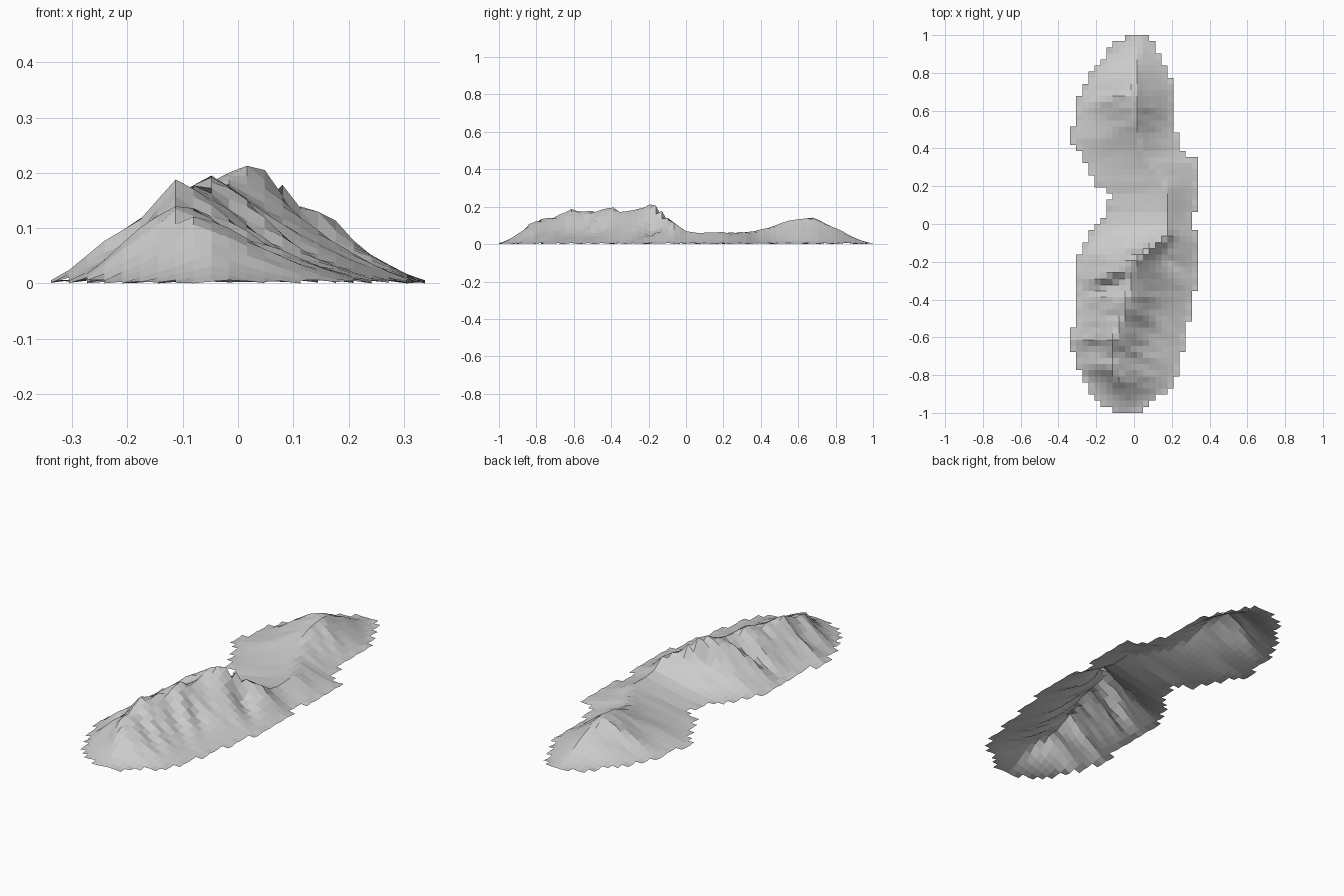
import bpy, bmesh, math
from mathutils import noise, Vector

# ridge line: y, x, height
RIDGE = [(-1, -.03, .004), (-.94, -.04, .03), (-.90, -.05, .055), (-.82, -.09, .122),
         (-.77, -.12, .137), (-.71, -.10, .145), (-.66, -.12, .165), (-.61, -.12, .192),
         (-.55, -.09, .178), (-.48, -.06, .182), (-.39, -.048, .198), (-.35, -.03, .178),
         (-.29, -.02, .182), (-.19, .016, .215), (-.16, .04, .215), (-.12, .10, .175),
         (-.07, .165, .132), (-.03, .18, .09), (0, .18, .07), (.06, .18, .06),
         (.2, .18, .065), (.27, .13, .063), (.37, .06, .072), (.45, .03, .095),
         (.52, .02, .118), (.6, .01, .138), (.68, .0, .15), (.74, .0, .122),
         (.8, .01, .09), (.87, .02, .05), (.94, .03, .02), (1, .03, .004)]
# shoreline on each side: y, x
LEFT = [(-1, -.07), (-.97, -.15), (-.93, -.20), (-.85, -.24), (-.78, -.28), (-.70, -.31),
        (-.61, -.335), (-.52, -.31), (-.37, -.285), (-.28, -.31), (-.14, -.275), (-.04, -.23),
        (.02, -.16), (.06, -.13), (.17, -.12), (.21, -.19), (.29, -.235), (.37, -.28),
        (.45, -.335), (.55, -.31), (.64, -.30), (.71, -.26), (.79, -.225), (.84, -.19),
        (.9, -.14), (.96, -.09), (1, -.01)]
RIGHT = [(-1, .0), (-.97, .05), (-.94, .09), (-.9, .14), (-.86, .20), (-.76, .24),
         (-.58, .27), (-.42, .30), (-.3, .335), (-.1, .335), (.02, .30), (.13, .33),
         (.33, .335), (.37, .26), (.43, .24), (.5, .21), (.72, .205), (.78, .18),
         (.85, .15), (.92, .11), (1, .07)]


def lerp(table, y, k=1):
    for a, b in zip(table, table[1:]):
        if y <= b[0]:
            f = max(0, (y - a[0]) / (b[0] - a[0]))
            return a[k] + (b[k] - a[k]) * f
    return table[-1][k]


def height(x, y):
    rx, top = lerp(RIDGE, y), lerp(RIDGE, y, 2)
    left = x < rx
    edge = lerp(LEFT, y) - .012 if left else lerp(RIGHT, y) + .012
    t = min(1, abs(x - rx) / max(.03, abs(edge - rx)))
    h = top * (1 - t) ** (1.2 if left else 1.3)
    # spurs and gullies run diagonally down the flanks
    drift = y + abs(x - rx) * (.35 if left else .5)
    n = noise.noise(Vector((x * 3, drift * 13, 4.2 if left else 9.1)))
    calm = min(1, top / .15) ** 2
    h *= 1 + .55 * n * calm * math.sin(math.pi * min(1, t * 1.1)) 
    return max(h, .003 + .003 * math.sin(41 * x + 67 * y))


# stepped grid of square cells, open underneath
NX, NY = 21, 62
SX, SY = .676 / NX, 2 / NY
bm = bmesh.new()
grid = {}


def vert(i, j):
    if (i, j) not in grid:
        x, y = -.338 + i * SX, -1 + j * SY
        grid[i, j] = bm.verts.new((x, y, max(0, height(x, y))))
    return grid[i, j]


for j in range(NY):
    yc = -1 + (j + .5) * SY
    for i in range(NX):
        xc = -.338 + (i + .5) * SX
        if lerp(LEFT, yc) - .006 < xc < lerp(RIGHT, yc) + .006:
            bm.faces.new([vert(i, j), vert(i + 1, j), vert(i + 1, j + 1), vert(i, j + 1)])

mesh = bpy.data.meshes.new("mountain_ridge")
bm.to_mesh(mesh)
bm.free()
island = bpy.data.objects.new("mountain_ridge", mesh)
bpy.context.collection.objects.link(island)
